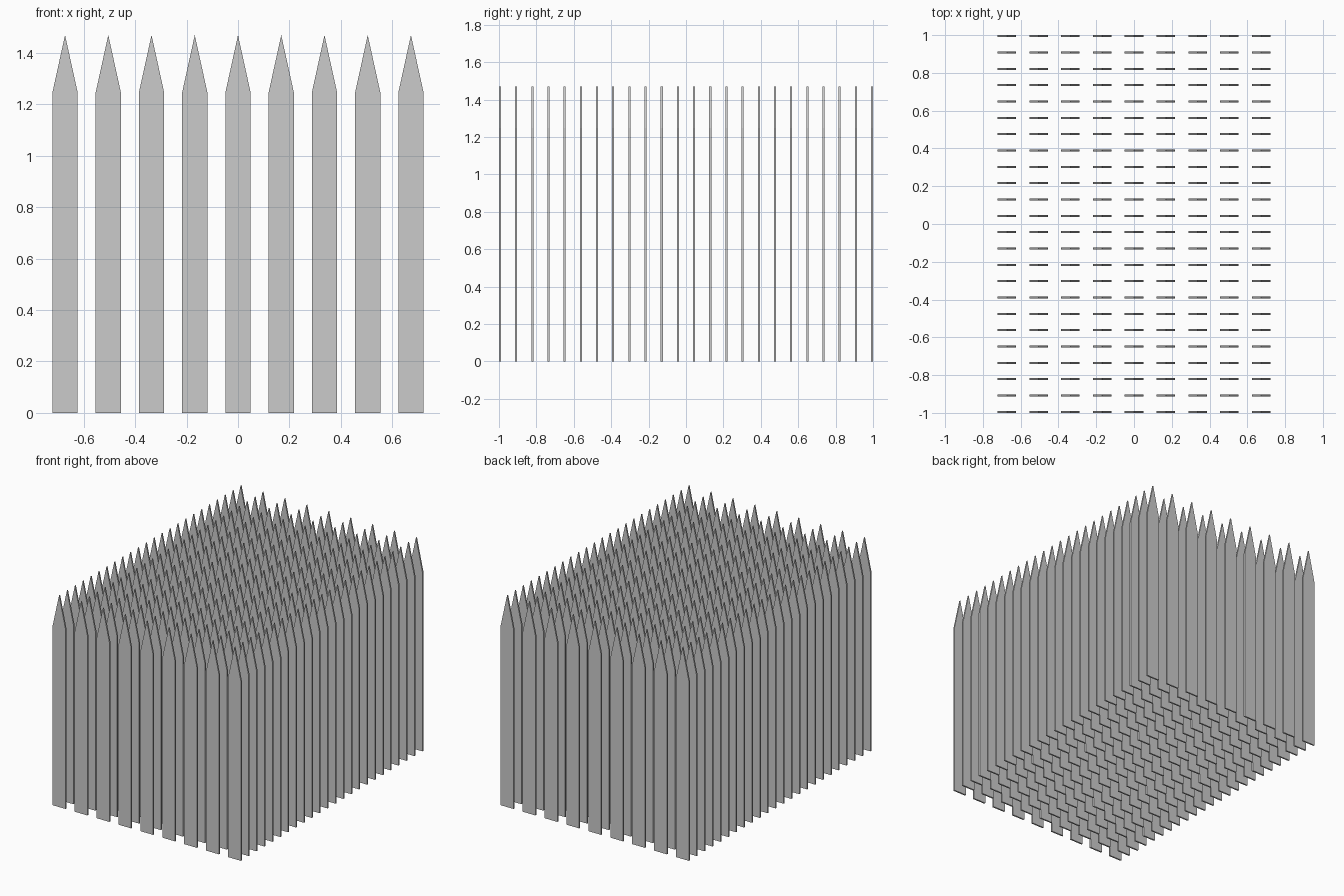
import bpy, bmesh

if "Cube" in bpy.data.objects:
    bpy.data.objects.remove(bpy.data.objects["Cube"])

COLS, ROWS = 9, 24
W, T = 0.098, 0.011           # picket width and thickness
SHOULDER, TIP = 1.247, 1.47   # heights
X_END = 0.673                 # outer column centre
Y_END = 1.0 - T / 2           # outer row centre

# Pointed picket: five-sided outline pushed back by its thickness
outline = [(-W / 2, 0), (W / 2, 0), (W / 2, SHOULDER), (0, TIP), (-W / 2, SHOULDER)]
bm = bmesh.new()
face = bm.faces.new([bm.verts.new((x - X_END, -Y_END - T / 2, z)) for x, z in outline])
back = bmesh.ops.extrude_face_region(bm, geom=[face])["geom"]
bmesh.ops.translate(bm, vec=(0, T, 0), verts=[g for g in back if isinstance(g, bmesh.types.BMVert)])
if face.is_valid is False or len(bm.faces) < 7:
    bm.faces.new([v for v in bm.verts][:5])
bmesh.ops.recalc_face_normals(bm, faces=bm.faces)
mesh = bpy.data.meshes.new("picket")
bm.to_mesh(mesh)
bm.free()
pickets = bpy.data.objects.new("picket_rows", mesh)
bpy.context.collection.objects.link(pickets)


# Repeat the picket across the columns, then back through the rows
def repeat(name, count, offset):
    mod = pickets.modifiers.new(name, 'ARRAY')
    mod.count = count
    mod.use_relative_offset = False
    mod.use_constant_offset = True
    mod.constant_offset_displace = offset


repeat("columns", COLS, (2 * X_END / (COLS - 1), 0, 0))
repeat("rows", ROWS, (0, 2 * Y_END / (ROWS - 1), 0))
